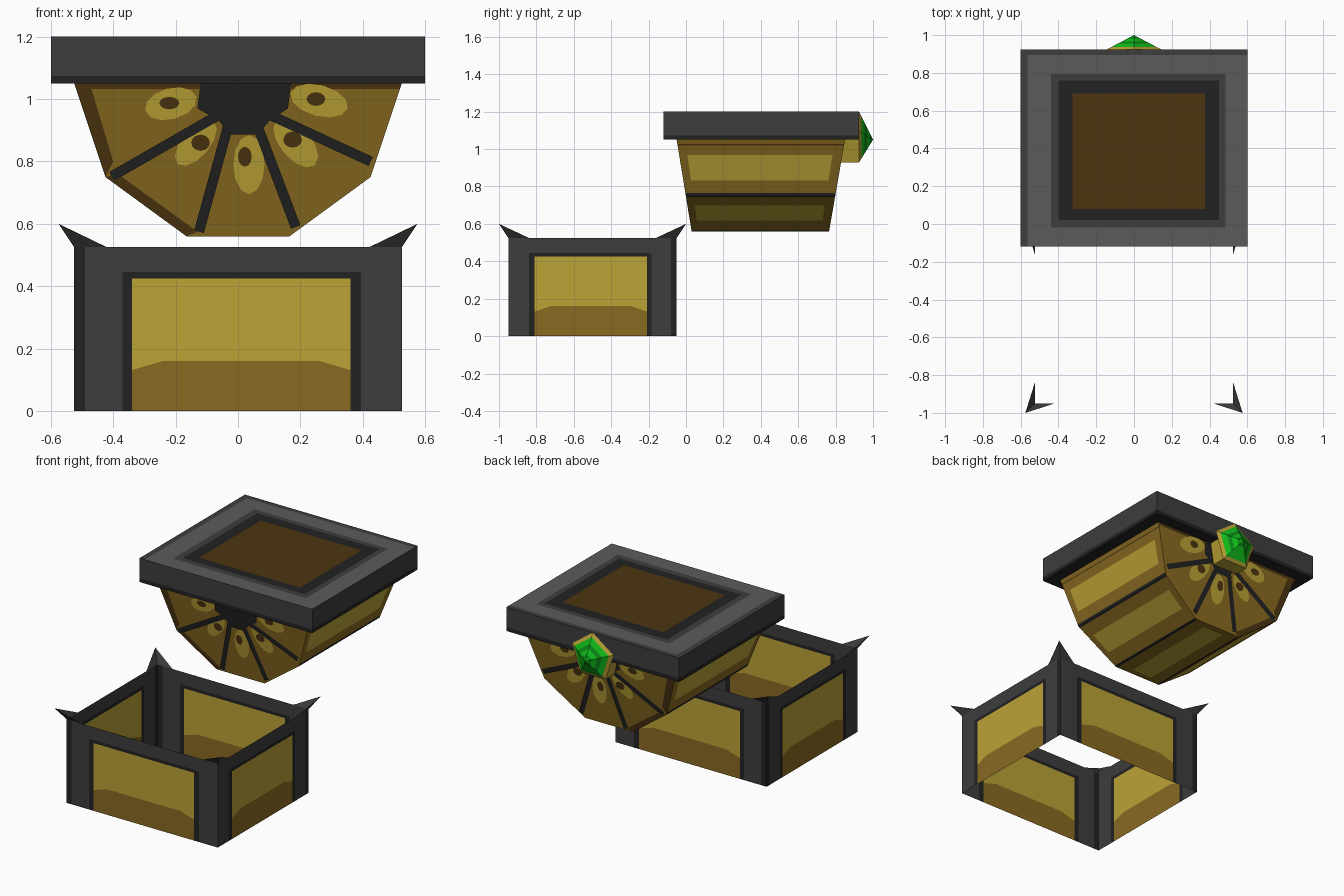
import bpy, math
from mathutils import Vector

if "Cube" in bpy.data.objects:
    bpy.data.objects.remove(bpy.data.objects["Cube"])


def lin(c):
    c /= 255
    return c / 12.92 if c <= 0.04045 else ((c + 0.055) / 1.055) ** 2.4


PALETTE = {"black": (34, 34, 34), "dark_grey": (61, 61, 61), "light_grey": (91, 91, 91),
           "gold": (187, 163, 54), "brown": (137, 106, 33), "dark_brown": (76, 53, 16),
           "green": (16, 190, 26), "dark_green": (10, 135, 22)}
NAMES = list(PALETTE)
MATS = []
for n, rgb in PALETTE.items():
    m = bpy.data.materials.new(n)
    m.diffuse_color = (*[lin(c) for c in rgb], 1)
    m.use_nodes = True
    m.node_tree.nodes["Principled BSDF"].inputs["Base Color"].default_value = m.diffuse_color
    MATS.append(m)


def build(name, verts, faces, colours, ref):
    """Mesh with one colour name per face, faces turned away from ref."""
    verts, ref, out = [Vector(v) for v in verts], Vector(ref), []
    for f in faces:
        p = [verts[i] for i in f]
        normal = sum((a.cross(b) for a, b in zip(p, p[1:] + p[:1])), Vector())
        centre = sum(p, Vector()) / len(p)
        out.append(f if normal.dot(centre - ref) >= 0 else f[::-1])
    me = bpy.data.meshes.new(name)
    me.from_pydata(verts, [], out)
    for m in MATS:
        me.materials.append(m)
    for poly, c in zip(me.polygons, colours):
        poly.material_index = NAMES.index(c)
    ob = bpy.data.objects.new(name, me)
    bpy.context.collection.objects.link(ob)
    return ob


def sheet(name, corners, us, vs, rule, ref, bend=None):
    """Four-cornered sheet cut at fractions us, vs; rule(u, v) gives the colour of a cell."""
    a, b, c, d = [Vector(p) for p in corners]
    verts, faces, cols = [], [], []
    for v in vs:
        for u in us:
            w = bend(u, v) if bend else v
            verts.append(a.lerp(b, u).lerp(d.lerp(c, u), w))
    n = len(us)
    for j in range(len(vs) - 1):
        for i in range(n - 1):
            k = j * n + i
            faces.append((k, k + 1, k + n + 1, k + n))
            cols.append(rule((us[i] + us[i + 1]) / 2, (vs[j] + vs[j + 1]) / 2))
    return build(name, verts, faces, cols, ref)


# --- Open base: four thin framed walls
H, BC = 0.525, (0, -0.5, 0.26)
WU = [0, .033, .148, .176, .27, .75, .843, .876, 1]
WV = [0, .305, .81, .848, 1]


def wall_rule(u, v):
    if u < .033:
        return "black"
    if not .148 < u < .876 or v > .848:
        return "dark_grey"
    if not .176 < u < .843 or v > .81:
        return "black"
    return "brown" if v < .305 else "gold"


def wall_bend(u, v):
    # lowered ends of the brown band
    return .25 if v == .305 and (u < .2 or u > .8) else v


X, Y0, Y1 = 0.525, -0.95, -0.05
for name, p, q in (("front_wall", (-X, Y0), (X, Y0)), ("back_wall", (-X, Y1), (X, Y1)),
                   ("left_wall", (-X, Y1), (-X, Y0)), ("right_wall", (X, Y1), (X, Y0))):
    sheet(name, [(*p, 0), (*q, 0), (*q, H), (*p, H)], WU, WV, wall_rule, BC, wall_bend)

# --- Corner spikes: two triangles meeting at each corner
for sx in (-1, 1):
    for sy in (-1, 1):
        x, y = sx * X, -0.5 + sy * 0.45
        build("corner_spike", [(x, y, H), (x + sx * .05, y + sy * .05, 0.6),
                               (x - sx * .105, y, H), (x, y - sy * .11, H)],
              [(0, 1, 2), (0, 1, 3)], ["dark_grey"] * 2, (0, -0.5, 0.5))

# --- Lid: slab with banded sides and a nested-frame top
LX, LY0, LY1, LZ0, LZ1 = 0.6, -0.12, 0.925, 1.05, 1.2
LC = (0, 0.4, 1.12)
lid = [(-LX, LY0), (LX, LY0), (LX, LY1), (-LX, LY1)]
for i in range(4):
    p, q = lid[i], lid[(i + 1) % 4]
    sheet("lid_side", [(*p, LZ0), (*q, LZ0), (*q, LZ1), (*p, LZ1)], [0, 1], [0, .16, 1],
          lambda u, v: "black" if v < .16 else "dark_grey", LC)
build("lid_underside", [(*p, LZ0) for p in lid], [(0, 1, 2, 3)], ["black"], LC)


def top_rule(u, v):
    if .229 < u < .8125 and .19 < v < .775:
        return "dark_brown"
    if .167 < u < .875 and .135 < v < .842:
        return "black"
    if .133 < u < .904 and .098 < v < .875 or u < .03 or v > .97:
        return "dark_grey"
    return "light_grey"


sheet("lid_top", [(*p, LZ1) for p in lid],
      [0, .03, .133, .167, .229, .8125, .875, .904, 1],
      [0, .098, .135, .19, .775, .842, .875, .97, 1], top_rule, LC)

# --- Tub: tapered half-barrel hanging under the lid
PROFILE = [(-.525, 1.05), (-.425, .75), (-.165, .56), (.165, .56), (.425, .75), (.525, 1.05)]
TC = (0, 0.4, 0.95)


def end_y(z, side):
    t = (1.05 - z) / 0.49
    return -0.05 + 0.08 * t if side < 0 else 0.85 - 0.085 * t


def upper_rule(u, v):
    if v > .95:
        return "black"
    if .08 < v < .1:
        return "dark_brown"
    return "gold" if .05 < u < .94 and .27 < v < .73 else "brown"


def lower_rule(u, v):
    if v < .03 or v > .97:
        return "black"
    return "gold" if .05 < u < .94 and .27 < v < .7 else "brown"


for i in range(5):
    # rows run from the higher edge to the lower edge
    hi, lo = (PROFILE[i], PROFILE[i + 1]) if i < 3 else (PROFILE[i + 1], PROFILE[i])
    corners = [(x, end_y(z, s), z) for (x, z), s in ((hi, -1), (hi, 1), (lo, 1), (lo, -1))]
    if i in (0, 4):
        sheet("tub_upper_side", corners, [0, .05, .94, 1], [0, .08, .1, .27, .73, .95, 1],
              upper_rule, TC)
    else:
        sheet("tub_lower_side", corners, [0, .05, .94, 1], [0, .03, .27, .7, .97, 1],
              lower_rule, TC)


# --- Tub ends: fruit-slice pattern laid on as thin plates
def plate(name, pts, side, layer, colour):
    build(name, [(x, end_y(z, side) + side * .002 * layer, z) for x, z in pts],
          [tuple(range(len(pts)))], [colour], TC)


def ellipse(cx, cz, rx, rz, deg=0, n=12):
    a = math.radians(deg)
    pts = []
    for i in range(n):
        t = math.tau * i / n
        x, z = rx * math.cos(t), rz * math.sin(t)
        pts.append((cx + x * math.cos(a) - z * math.sin(a), cz + x * math.sin(a) + z * math.cos(a)))
    return pts


def ray(x0, z0, x1, z1, w=.016):
    d = Vector((x1 - x0, z1 - z0)).normalized() * w
    return [(x0 - d.y, z0 + d.x), (x1 - d.y, z1 + d.x), (x1 + d.y, z1 - d.x), (x0 + d.y, z0 - d.x)]


HUB = [(-.12, 1.05), (-.13, .97), (-.06, .93), (-.03, .887), (.065, .887),
       (.1, .93), (.16, .97), (.17, 1.05)]
RAYS = [(-.06, .95, -.405, .752), (-.03, .92, -.125, .575),
        (.06, .92, .185, .59), (.1, .95, .425, .8)]
PULP = [(.035, .79, .05, .095, 0), (.185, .86, .05, .095, 40), (-.135, .86, .045, .09, -40),
        (.26, .995, .095, .05, -15), (-.215, .985, .085, .05, 15)]
SEEDS = [(.022, .815, .022, .032), (.175, .87, .03, .026), (-.12, .86, .03, .026),
         (.25, 1.0, .03, .022), (-.22, .987, .032, .02)]
RIND = [[(-.525, 1.05), (-.475, 1.05), (-.40, .8), (-.425, .75)],
        [(-.425, .75), (-.385, .76), (-.13, .575), (-.165, .56)],
        [(-.475, 1.05), (-.12, 1.05), (-.12, 1.033), (-.47, 1.033)],
        [(.17, 1.05), (.525, 1.05), (.519, 1.033), (.17, 1.033)]]
for side in (-1, 1):
    plate("tub_end", PROFILE, side, 0, "brown")
    for pts in RIND:
        plate("rind_edge", pts, side, 1, "dark_brown")
    for p in PULP:
        plate("pulp", ellipse(*p), side, 2, "gold")
    for r in RAYS:
        plate("slice_line", ray(*r), side, 3, "black")
    plate("slice_hub", HUB, side, 3, "black")
    for s in SEEDS:
        plate("seed", ellipse(*s), side, 4, "dark_brown")

# --- Gem: pentagonal gold mount with a faceted green point
levels = [(.15, .82), (.15, .925)] + [(r, 1 - .5 * r) for r in (.126, .09, .066, .035, .018)]
ring_colours = ["gold", "gold", "green", "dark_green", "green", "dark_green"]
verts, faces, cols = [], [], []
for r, y in levels:
    for i in range(5):
        a = math.pi / 2 + math.tau * i / 5
        verts.append((r * math.cos(a), y, 1.05 + r * math.sin(a)))
verts.append((0, 1.0, 1.05))
for j, c in enumerate(ring_colours):
    for i in range(5):
        k, l = j * 5 + i, j * 5 + (i + 1) % 5
        faces.append((k, l, l + 5, k + 5))
        cols.append("green" if j == 3 and i == 2 else c)
for i in range(5):
    faces.append((30 + i, 30 + (i + 1) % 5, 35))
    cols.append("green")
build("gem", verts, faces, cols, (0, 0.85, 1.05))
